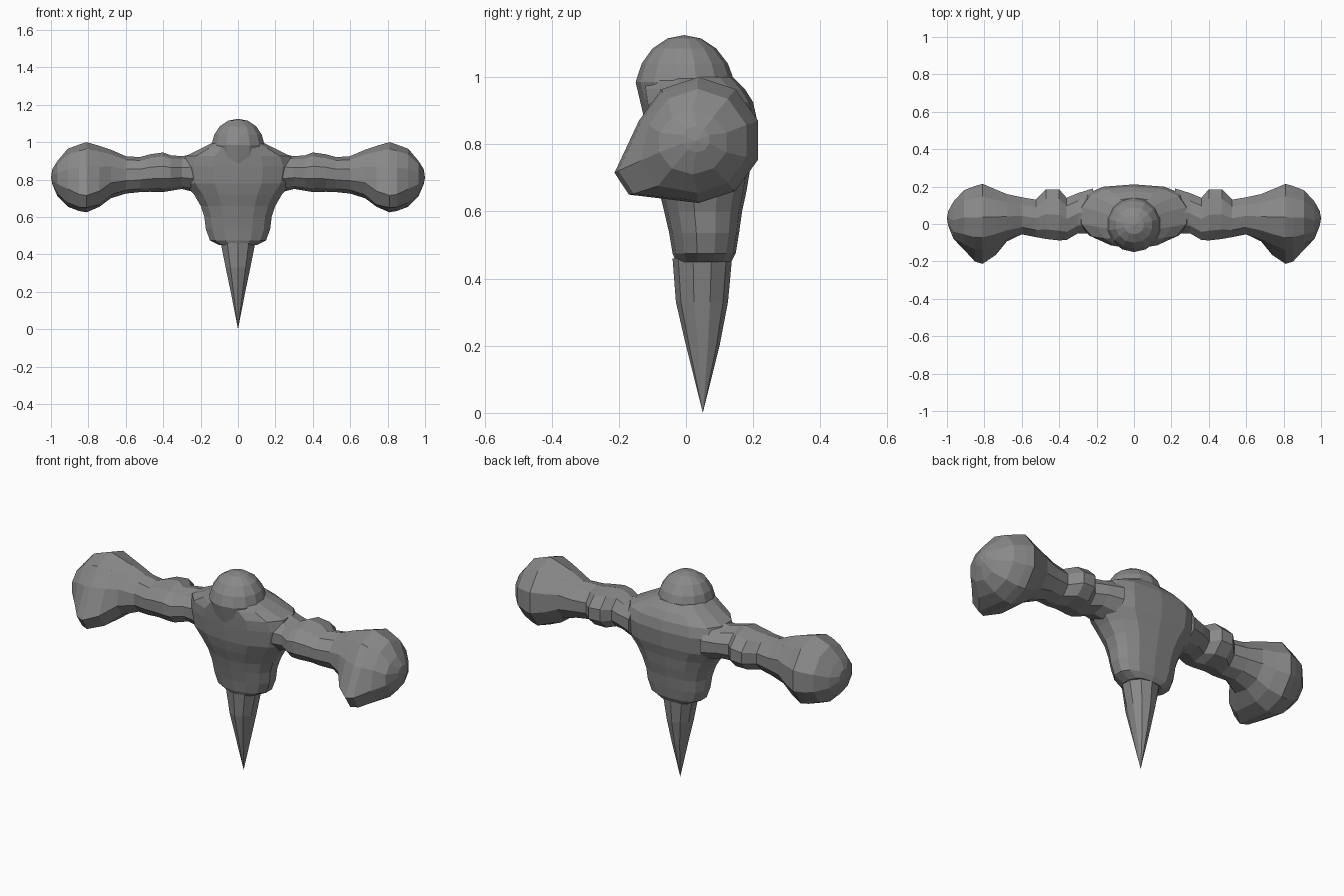
import bpy, bmesh, math

if "Cube" in bpy.data.objects:
    bpy.data.objects.remove(bpy.data.objects["Cube"])

grey = bpy.data.materials.new("mid grey")
grey.diffuse_color = (0.25, 0.25, 0.25, 1)
grey.use_nodes = True
grey.node_tree.nodes["Principled BSDF"].inputs["Base Color"].default_value = grey.diffuse_color


def spow(v, p):
    return math.copysign(abs(v) ** p, v)


def loft(name, rings, tip_start=None, tip_end=None):
    """Skin equal-length rings of points, closing each end with a fan or a cap."""
    bm = bmesh.new()
    loops = [[bm.verts.new(p) for p in r] for r in rings]
    n = len(loops[0])
    for a, b in zip(loops, loops[1:]):
        for i in range(n):
            j = (i + 1) % n
            bm.faces.new((a[i], a[j], b[j], b[i]))
    for loop, tip in ((loops[0], tip_start), (loops[-1], tip_end)):
        if tip:
            v = bm.verts.new(tip)
            for i in range(n):
                bm.faces.new((loop[i], loop[(i + 1) % n], v))
        else:
            bm.faces.new(loop)
    bmesh.ops.recalc_face_normals(bm, faces=bm.faces)
    me = bpy.data.meshes.new(name)
    bm.to_mesh(me)
    bm.free()
    me.materials.append(grey)
    ob = bpy.data.objects.new(name, me)
    bpy.context.collection.objects.link(ob)
    return ob


def level_ring(z, hx, front, back, n, square=1.0):
    """Horizontal oval; the back half can be squarer than the front."""
    cy, ry = (front + back) / 2, (back - front) / 2
    pts = []
    for i in range(n):
        a = math.tau * (i + 0.5) / n
        p = square if math.sin(a) > 0 else 1.0
        pts.append((hx * spow(math.cos(a), p) / math.cos(math.pi / n) ** p,
                    cy + ry * spow(math.sin(a), p) / math.sin(math.pi / 2 * (1 if n % 4 else 1 - 2 / n)) ** p, z))
    return pts


# Torso: narrow hips flaring up to broad shoulders, closing under the head
torso = [(0.45, 0.10, -0.03, 0.135), (0.475, 0.15, -0.04, 0.148), (0.535, 0.172, -0.05, 0.158),
         (0.60, 0.18, -0.065, 0.167), (0.66, 0.20, -0.08, 0.18), (0.72, 0.235, -0.10, 0.19),
         (0.78, 0.285, -0.115, 0.205), (0.87, 0.30, -0.125, 0.212), (0.925, 0.28, -0.13, 0.20),
         (0.965, 0.20, -0.135, 0.175), (1.0, 0.13, -0.13, 0.14)]
loft("torso", [level_ring(*r, 14, 0.75) for r in torso])

# Head: rounded dome with a jaw tapering into the chest
head = [(0.84, 0.12, -0.115, 0.12), (0.90, 0.13, -0.13, 0.13), (0.985, 0.142, -0.15, 0.145),
        (1.04, 0.127, -0.132, 0.125), (1.085, 0.097, -0.10, 0.09), (1.115, 0.052, -0.055, 0.045)]
loft("head", [level_ring(*r, 14) for r in head], tip_end=(0, -0.005, 1.125))

# Spike below the hips
spike = [(0.46, 0.092, -0.04, 0.137), (0.33, 0.066, -0.03, 0.125), (0.20, 0.039, 0.0, 0.10)]
loft("spike", [level_ring(*r, 10) for r in spike], tip_end=(0, 0.05, 0.0))

# Arms: x, front, back, bottom, top, heel amount
arm = [(0.22, -0.05, 0.19, 0.73, 0.94, 0), (0.30, -0.05, 0.165, 0.75, 0.925, 0),
       (0.36, -0.085, 0.14, 0.74, 0.93, 0), (0.40, -0.088, 0.185, 0.733, 0.945, 0),
       (0.47, -0.08, 0.185, 0.735, 0.935, 0), (0.525, -0.07, 0.13, 0.733, 0.92, 0),
       (0.60, -0.055, 0.143, 0.725, 0.925, 0), (0.68, -0.08, 0.16, 0.70, 0.96, 0.1),
       (0.74, -0.11, 0.185, 0.655, 0.98, 0.55), (0.81, -0.14, 0.215, 0.625, 1.0, 1.0),
       (0.85, -0.135, 0.203, 0.632, 0.987, 0.85), (0.91, -0.11, 0.18, 0.655, 0.965, 0.25),
       (0.965, -0.08, 0.12, 0.71, 0.90, 0), (0.993, -0.01, 0.07, 0.775, 0.855, 0)]


def arm_ring(side, x, front, back, bottom, top, heel):
    cy, cz = (front + back) / 2, (bottom + top) / 2
    pts = []
    for i in range(10):
        a = math.tau * i / 10 + math.pi / 2
        y = cy + (back - front) / 2 * math.cos(a) / math.cos(math.pi / 10)
        z = cz + (top - bottom) / 2 * math.sin(a)
        # pull the lower front points out into the heel
        target = {3: (-0.213, 0.715), 4: (-0.17, 0.65)}.get(i)
        if target:
            y += (target[0] - y) * heel
            z += (target[1] - z) * heel
        pts.append((side * x, y, z))
    return pts


for side, label in ((1, "left"), (-1, "right")):
    loft(label + "_arm", [arm_ring(side, *r) for r in arm], tip_end=(side, 0.03, 0.81))
